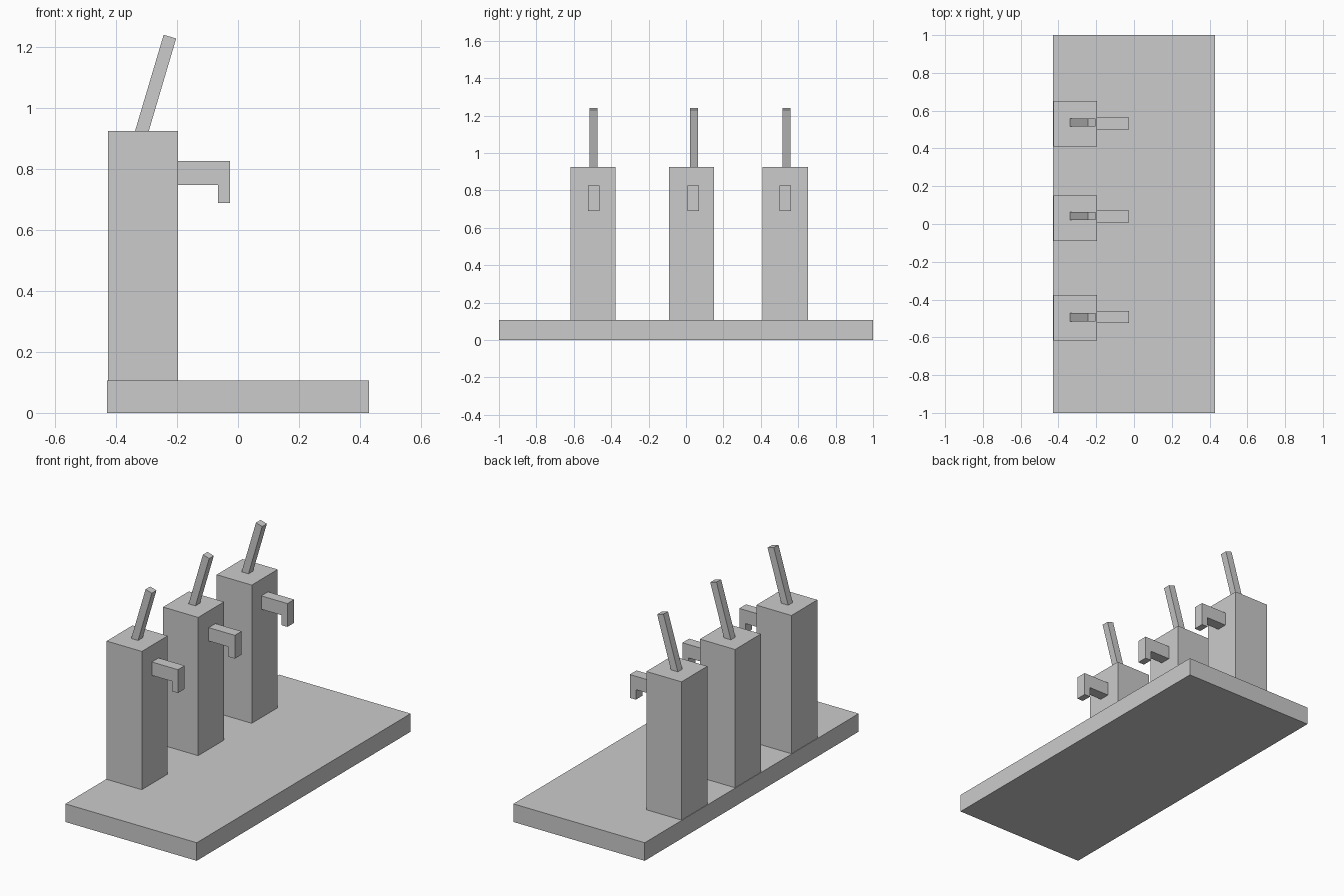
import bpy

if "Cube" in bpy.data.objects:
    bpy.data.objects.remove(bpy.data.objects["Cube"])


def extrude_profile(name, profile, y_centre, width):
    """Extrude an (x, z) outline along y, centred on y_centre."""
    n = len(profile)
    y0, y1 = y_centre - width / 2, y_centre + width / 2
    verts = [(x, y, z) for y in (y0, y1) for x, z in profile]
    # outlines run counter-clockwise as seen from the front (-y)
    faces = [list(range(n)), list(range(2 * n - 1, n - 1, -1))]
    for i in range(n):
        j = (i + 1) % n
        faces.append([j, i, n + i, n + j])
    mesh = bpy.data.meshes.new(name)
    mesh.from_pydata(verts, [], faces)
    mesh.update()
    obj = bpy.data.objects.new(name, mesh)
    bpy.context.collection.objects.link(obj)
    return obj


def rect(x0, x1, z0, z1):
    return [(x0, z0), (x1, z0), (x1, z1), (x0, z1)]


BASE_TOP = 0.107
TOWER_TOP = 0.925
TOWER_FRONT = -0.197

tower = rect(-0.427, TOWER_FRONT, BASE_TOP, TOWER_TOP)
spout = [(TOWER_FRONT, 0.748), (-0.066, 0.748), (-0.066, 0.689),
         (-0.026, 0.689), (-0.026, 0.827), (TOWER_FRONT, 0.827)]
lever = [(-0.338, TOWER_TOP), (-0.293, TOWER_TOP),
         (-0.203, 1.229), (-0.244, 1.241)]

# Base slab
extrude_profile("base", rect(-0.43, 0.43, 0, BASE_TOP), 0, 2.0)

# Three taps: y centres of tower, spout and lever
taps = [(-0.497, -0.493, -0.494), (0.03, 0.039, 0.042), (0.531, 0.531, 0.538)]
for i, (tower_y, spout_y, lever_y) in enumerate(taps, 1):
    extrude_profile(f"tower_{i}", tower, tower_y, 0.242)
    extrude_profile(f"spout_{i}", spout, spout_y, 0.063)
    extrude_profile(f"lever_{i}", lever, lever_y, 0.043)
